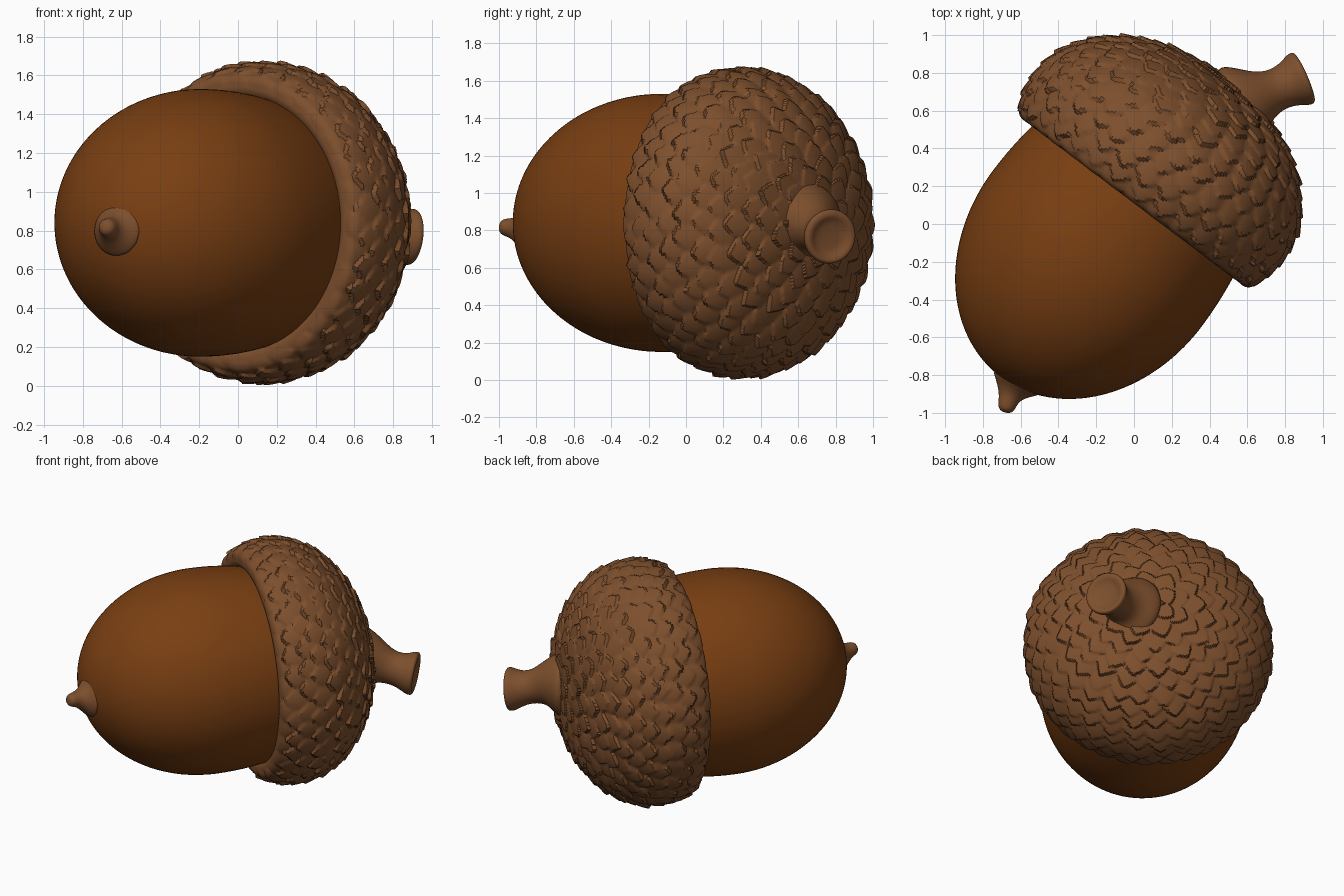
import bpy, bmesh, math, random
from mathutils import Vector, Matrix

if "Cube" in bpy.data.objects:
    bpy.data.objects.remove(bpy.data.objects["Cube"])

random.seed(4)
TAU = 2 * math.pi


def material(name, rgb):
    m = bpy.data.materials.new(name)
    m.diffuse_color = (*rgb, 1)
    m.use_nodes = True
    m.node_tree.nodes["Principled BSDF"].inputs["Base Color"].default_value = m.diffuse_color
    return m


nut_brown = material("nut brown", (0.19, 0.049, 0.006))
cap_brown = material("cap brown", (0.205, 0.078, 0.026))

# Acorn lies on its side: local z runs from nut tip to cap crown
AXIS = Matrix(((0.798, 0, 0.602, 0.136), (-0.602, 0, 0.798, 0.308),
               (0, -1, 0, 0.84), (0, 0, 0, 1)))


def mesh_from_rings(name, rings, mat, angle=60):
    """Skin a list of equal vertex rings and close both ends."""
    bm = bmesh.new()
    vs = [[bm.verts.new(p) for p in ring] for ring in rings]
    n = len(vs[0])
    for a, b in zip(vs, vs[1:]):
        for i in range(n):
            j = (i + 1) % n
            bm.faces.new((a[i], a[j], b[j], b[i]))
    bm.faces.new(vs[0][::-1])
    bm.faces.new(vs[-1])
    bmesh.ops.recalc_face_normals(bm, faces=bm.faces)
    me = bpy.data.meshes.new(name)
    bm.to_mesh(me)
    bm.free()
    me.materials.append(mat)
    ob = bpy.data.objects.new(name, me)
    bpy.context.collection.objects.link(ob)
    bpy.ops.object.select_all(action='DESELECT')
    ob.select_set(True)
    bpy.context.view_layer.objects.active = ob
    bpy.ops.object.shade_smooth_by_angle(angle=math.radians(angle))
    return ob


def circle(u, r, n):
    return [AXIS @ Vector((r * math.cos(TAU * i / n), r * math.sin(TAU * i / n), u))
            for i in range(n)]


def tube(name, stations, mat, n=12):
    """Round tube through (x, y, z, radius) stations, smoothed."""
    pts = [Vector(s[:3]) for s in stations]
    main = (pts[-1] - pts[0]).normalized()
    rings = []
    for k, p in enumerate(pts):
        t = (pts[min(k + 1, len(pts) - 1)] - pts[max(k - 1, 0)])
        t = t.normalized() if t.length > 1e-6 and t.dot(main) > 0 else main
        side = t.cross(Vector((0, 0, 1))).normalized()
        up = side.cross(t)
        r = stations[k][3]
        rings.append([p + r * (side * math.cos(TAU * i / n) + up * math.sin(TAU * i / n))
                      for i in range(n)])
    ob = mesh_from_rings(name, rings, mat, 180)
    sub = ob.modifiers.new("smooth", 'SUBSURF')
    sub.levels = sub.render_levels = 2
    return ob


# Nut: egg shape, rounder at the tip end, its other end hidden in the cap
rings = []
for i in range(1, 40):
    a = math.pi / 2 * (1 - i / 40)
    rings.append(circle(-0.55 - 0.85 * math.sin(a), 0.69 * math.cos(a), 96))
for i in range(0, 17):
    a = 0.8 * i / 16
    rings.append(circle(-0.55 + 1.2 * math.sin(a), 0.69 * math.cos(a), 96))
rings.insert(0, circle(-1.4, 0.004, 96))
mesh_from_rings("nut", rings, nut_brown, 180)

# Cap profile (height along axis, radius): dome, then rim curling in to the nut
profile = [(0.58 * math.sin(a), 0.812 * math.cos(a))
           for a in [math.pi / 2 * (1 - i / 200) for i in range(200)]]
profile += [(-0.24 * math.sin(a), 0.70 + 0.112 * math.cos(a))
            for a in [2.4 * i / 100 for i in range(101)]]
arc = [0.0]
for p, q in zip(profile, profile[1:]):
    arc.append(arc[-1] + math.dist(p, q))


def at(s):
    """Point and outward normal of the cap profile at arc length s."""
    k = 0
    while k < len(arc) - 2 and arc[k + 1] < s:
        k += 1
    (u0, r0), (u1, r1) = profile[k], profile[k + 1]
    f = (s - arc[k]) / (arc[k + 1] - arc[k])
    d = math.hypot(u1 - u0, r1 - r0)
    return u0 + f * (u1 - u0), r0 + f * (r1 - r0), (r1 - r0) / d, -(u1 - u0) / d


# Overlapping scales: rows of pointed shingles aimed at the rim
PITCH, LENGTH = 0.088, 0.175
RIM = arc[200 + 62]
rows = []
for k in range(-1, int(RIM / PITCH) + 1):
    mid = max(0.05, k * PITCH + LENGTH * 0.6)
    count = max(5, round(TAU * at(mid)[1] / 0.145))
    rows.append((k * PITCH, count, (k % 2) * 0.5 + random.uniform(-0.1, 0.1),
                 [(random.uniform(0.8, 1.2), random.uniform(-0.1, 0.1),
                   random.uniform(-0.012, 0.012)) for _ in range(count)]))


def scale_height(s, theta):
    best = 0.0
    for base, count, shift, jitter in rows:
        if not -0.02 < s - base < LENGTH + 0.02:
            continue
        x = theta / TAU * count + shift
        for j in (math.floor(x), math.floor(x) + 1):
            gain, slide, push = jitter[j % count]
            a = abs(x - j - slide)
            b = (s - base - push) / LENGTH
            if not 0 < b < 1:
                continue
            w = 0.62 if b < 0.4 else 0.62 * (1 - ((b - 0.4) / 0.6) ** 1.7)
            if a < w:
                best = max(best, gain * (0.003 + 0.026 * b - 0.012 * (a / 0.62) ** 2))
    return best


# Cap: dome lifted by the scale pattern, fading at the crown and the rim
N, STEPS = 320, 150
rings = []
for i in range(STEPS + 1):
    s = 0.004 + (arc[-1] - 0.004) * i / STEPS
    u, r, nu, nr = at(s)
    fade = min(1, 0.5 + s) * max(0, min(1, (RIM - s) / 0.05))
    ring = []
    for c in range(N):
        th = TAU * c / N
        h = fade * scale_height(s, th) if fade else 0
        ring.append(AXIS @ Vector(((r + abs(nr) * h * (1 if nr >= 0 else -1)) * math.cos(th),
                                   (r + nr * h) * math.sin(th), u + nu * h)))
    rings.append(ring)
# make sure normals point out of the dome before lifting direction matters
assert at(0.3)[2] * 1.0 != 0
cap = mesh_from_rings("cap", rings, cap_brown, 40)

# Stem: flared root, narrow neck and a dished, broken-off end
tube("stem", [(0.50, 0.60, 0.84, 0.27), (0.60, 0.645, 0.84, 0.215), (0.66, 0.67, 0.83, 0.155),
              (0.74, 0.705, 0.80, 0.112), (0.82, 0.74, 0.78, 0.122), (0.875, 0.765, 0.768, 0.158),
              (0.905, 0.778, 0.765, 0.150), (0.903, 0.777, 0.765, 0.115),
              (0.885, 0.769, 0.766, 0.09), (0.882, 0.768, 0.766, 0.03)], cap_brown)

# Pointed tip at the nut's far end, with a flared foot
tube("nut_tip", [(-0.615, -0.825, 0.80, 0.17), (-0.635, -0.862, 0.80, 0.115),
                 (-0.655, -0.905, 0.807, 0.068), (-0.668, -0.945, 0.815, 0.052),
                 (-0.678, -0.98, 0.818, 0.046), (-0.683, -0.998, 0.82, 0.022)], cap_brown)
